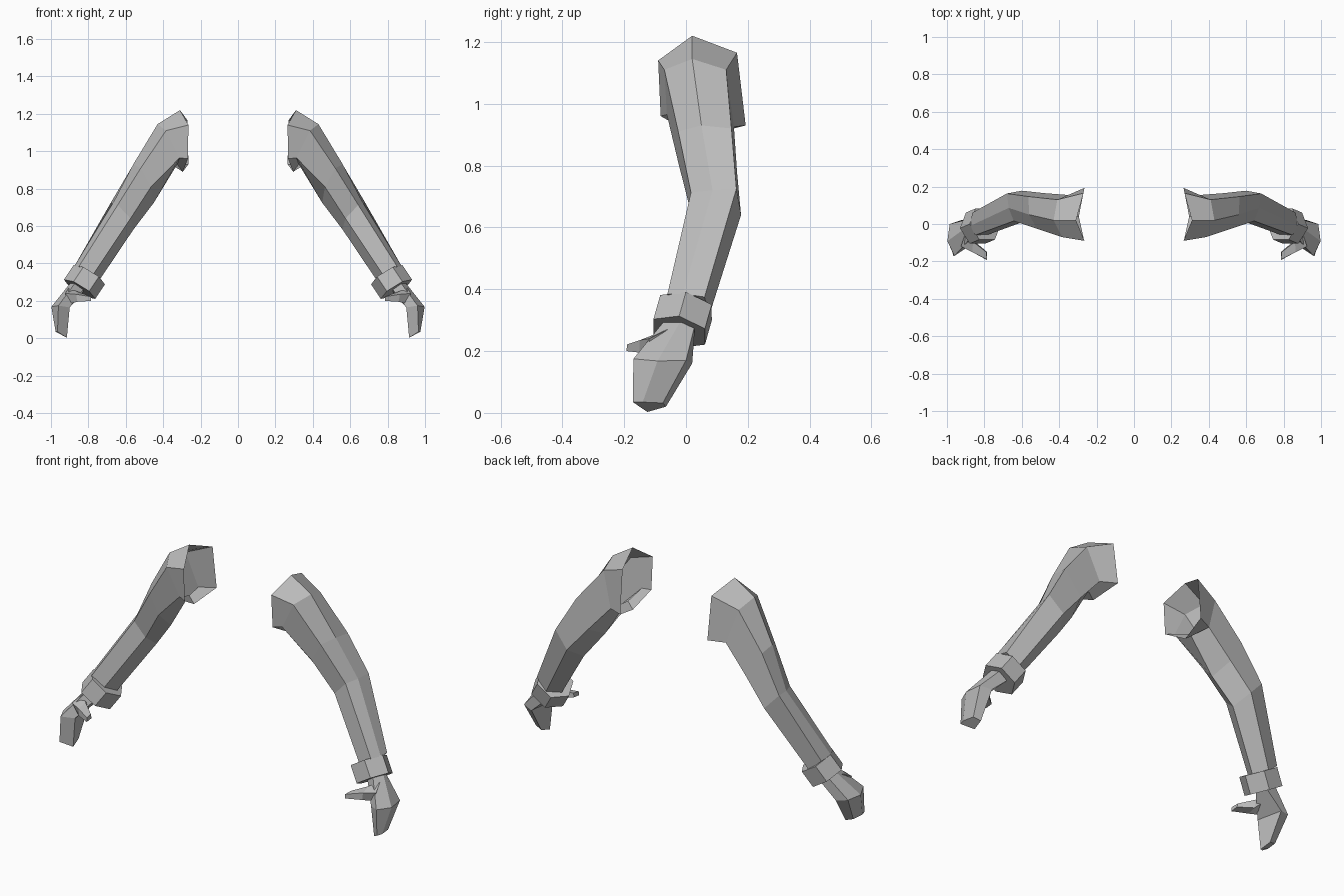
import bpy, bmesh
from mathutils import Vector

grey = bpy.data.materials.new("plain_grey")
grey.diffuse_color = (0.5, 0.5, 0.5, 1)


def loft(name, rings, cap_start=False, cap_end=False):
    """Skin a list of equal-sized rings and mirror the part to the other side."""
    bm = bmesh.new()
    loops = [[bm.verts.new(p) for p in ring] for ring in rings]
    n = len(loops[0])
    for a, b in zip(loops, loops[1:]):
        for i in range(n):
            j = (i + 1) % n
            bm.faces.new((a[i], a[j], b[j], b[i]))
    if cap_start:
        bm.faces.new(loops[0][::-1])
    if cap_end:
        bm.faces.new(loops[-1])
    bmesh.ops.recalc_face_normals(bm, faces=bm.faces)
    mesh = bpy.data.meshes.new(name)
    bm.to_mesh(mesh)
    bm.free()
    mesh.materials.append(grey)
    ob = bpy.data.objects.new(name, mesh)
    bpy.context.collection.objects.link(ob)
    ob.modifiers.new("mirror", 'MIRROR').use_mirror_merge = False
    return ob


# Sleeve: six-sided rings ordered top, front top, front low, bottom, back low, back top
loft("sleeve", [
    # open shoulder
    [(.31, .02, 1.22), (.265, -.09, 1.14), (.268, -.082, .96),
     (.295, .04, .89), (.265, .193, .93), (.27, .165, 1.165)],
    # below shoulder
    [(.43, .02, 1.145), (.385, -.07, 1.11), (.312, -.062, .965),
     (.325, .04, .93), (.35, .155, .925), (.41, .13, 1.11)],
    # upper arm
    [(.56, .05, .93), (.52, -.025, .91), (.465, -.025, .81),
     (.45, .06, .725), (.48, .165, .78), (.565, .147, .92)],
    # elbow
    [(.67, .086, .72), (.643, .016, .713), (.575, .018, .64),
     (.558, .09, .583), (.6, .178, .64), (.68, .163, .725)],
    # wrist
    [(.875, -.01, .385), (.85, -.06, .385), (.775, -.055, .34),
     (.755, .01, .29), (.80, .075, .315), (.865, .06, .375)],
], cap_end=True)

# Cuff: short hexagonal band set square to the forearm
axis = Vector((.51, -.215, -.83)).normalized()
out = Vector((.85, 0, .53))
out = (out - axis * out.dot(axis)).normalized()
side = axis.cross(out)
hexagon = [(1, 0), (.5, .87), (-.5, .87), (-1, 0), (-.5, -.87), (.5, -.87)]


def hex_ring(centre, r):
    return [Vector(centre) + (out * u + side * v) * r for u, v in hexagon]


loft("cuff", [hex_ring((.795, .0, .34), .098), hex_ring((.847, -.022, .262), .098)],
     True, True)

# Hand: front outer, knuckle ridge, back outer, back inner, front inner
loft("hand", [
    [(.86, -.06, .31), (.885, -.01, .31), (.87, .03, .29), (.825, .025, .25), (.82, -.05, .27)],
    [(.96, -.17, .175), (.998, -.092, .168), (.985, .0, .17), (.925, .02, .16), (.90, -.13, .165)],
    [(.965, -.172, .035), (.975, -.14, .035), (.965, -.075, .032), (.925, -.065, .02), (.915, -.125, .003)],
], True, True)

# Thumb: four-sided taper pointing inward and forward
loft("thumb", [
    [(.905, -.06, .27), (.925, -.12, .24), (.90, -.11, .185), (.87, -.03, .22)],
    [(.86, -.095, .25), (.865, -.15, .235), (.86, -.15, .195), (.85, -.095, .20)],
    [(.79, -.15, .226), (.785, -.19, .222), (.785, -.193, .2), (.785, -.15, .205)],
], True, True)
